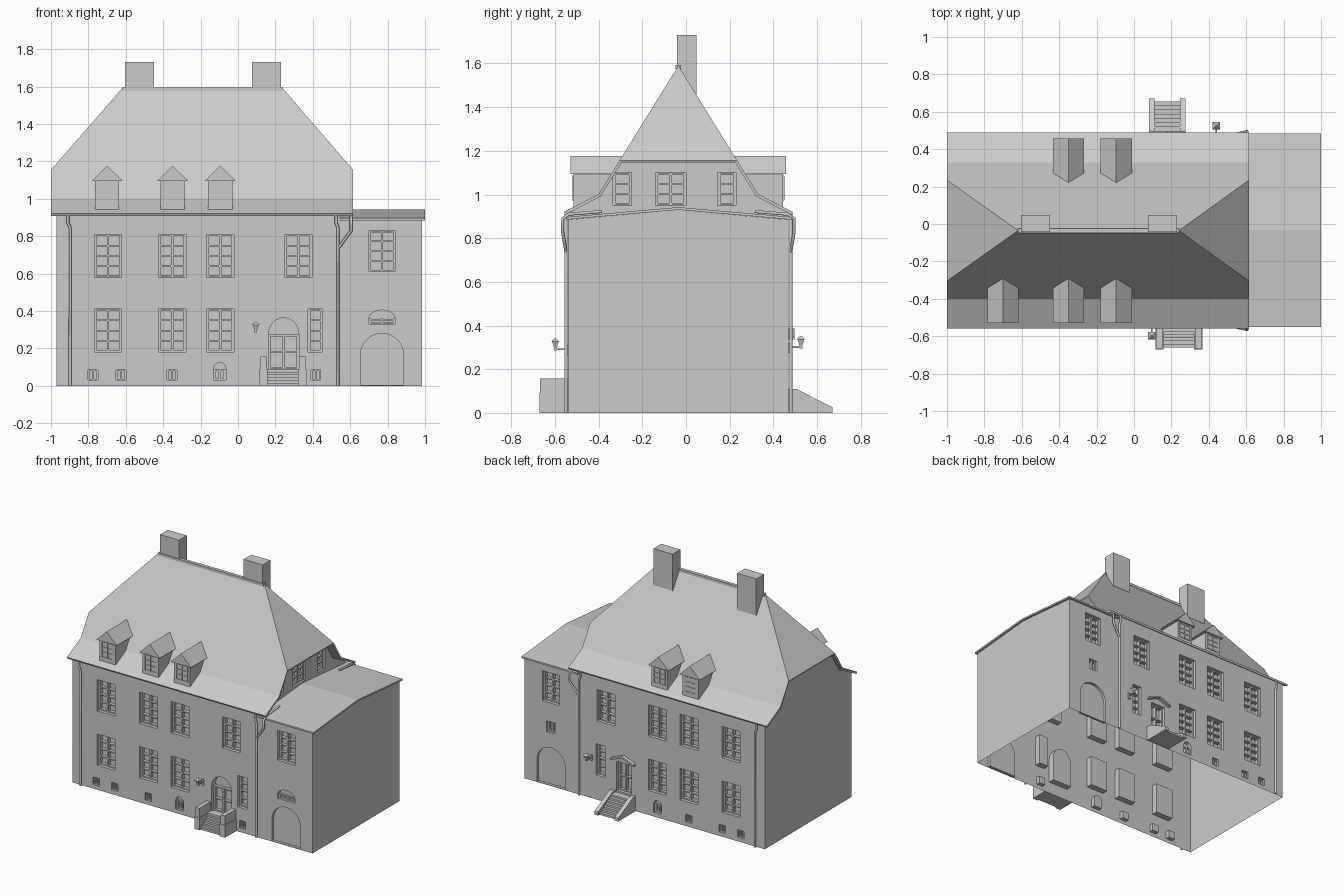
import bpy, bmesh, math
from mathutils import Vector, Matrix

if "Cube" in bpy.data.objects:
    bpy.data.objects.remove(bpy.data.objects["Cube"])

CY = -0.035            # roof centre line in y
FRONT, BACK = -0.54, 0.47


def finish(name, bm, fix=True):
    if fix:
        bmesh.ops.recalc_face_normals(bm, faces=bm.faces)
    me = bpy.data.meshes.new(name)
    bm.to_mesh(me)
    bm.free()
    ob = bpy.data.objects.new(name, me)
    bpy.context.collection.objects.link(ob)
    return ob


def add_box(bm, a, b):
    a, b = Vector(a), Vector(b)
    s = b - a
    m = Matrix.Translation((a + b) / 2) @ Matrix.Diagonal((abs(s.x), abs(s.y), abs(s.z), 1))
    bmesh.ops.create_cube(bm, size=1, matrix=m)


def boxes(name, pairs):
    bm = bmesh.new()
    for a, b in pairs:
        add_box(bm, a, b)
    return finish(name, bm)


def prism(name, profile, axis, spans):
    """Extrude a 2D profile along axis over each (start, end) span."""
    bm = bmesh.new()
    for lo, hi in spans:
        def pt(p, t):
            return (t, p[0], p[1]) if axis == 'x' else (p[0], t, p[1])
        r0 = [bm.verts.new(pt(p, lo)) for p in profile]
        r1 = [bm.verts.new(pt(p, hi)) for p in profile]
        bm.faces.new(r0)
        bm.faces.new(r1)
        for i in range(len(r0)):
            j = (i + 1) % len(r0)
            bm.faces.new((r0[i], r0[j], r1[j], r1[i]))
    return finish(name, bm)


def rect(x0, x1, z0, z1):
    return [(x0, z0), (x1, z0), (x1, z1), (x0, z1)]


def arch(x0, x1, z0, zs, rise, n=12):
    c, r = (x0 + x1) / 2, (x1 - x0) / 2
    arc = [(c + r * math.cos(math.pi * i / n), zs + rise * math.sin(math.pi * i / n)) for i in range(n + 1)]
    return [(x0, z0), (x1, z0)] + arc


def wall(name, outline, holes, place):
    """Flat wall with recessed openings; holes are (outline, depth, columns, rows)."""
    bm, bars = bmesh.new(), bmesh.new()
    out = place(0, 0, -1) - place(0, 0, 0)

    def loop(pts):
        vs = [bm.verts.new(place(u, z, 0)) for u, z in pts]
        return vs, [bm.edges.new((vs[i], vs[(i + 1) % len(vs)])) for i in range(len(vs))]
    edges = loop(outline)[1]
    rings = []
    for pts, depth, cols, rows in holes:
        vs, es = loop(pts)
        edges += es
        rings.append((vs, pts, depth))
        # frame, mullions and glazing bars inside the opening
        us, zs = [p[0] for p in pts], [p[1] for p in pts]
        u0, u1, z0 = min(us), max(us), min(zs)
        z1 = max(zs) if len(pts) == 4 else pts[2][1]
        d0, d1 = depth * 0.45, depth
        w = 0.006 if u1 - u0 > 0.06 else 0.004
        for i in range(cols + 1 if cols else 0):
            u = u0 + w + (u1 - u0 - 2 * w) * i / cols
            add_box(bars, place(u - w, z0, d0), place(u + w, z1, d1))
        for i in range(rows + 1 if rows else 0):
            z = z0 + w + (z1 - z0 - 2 * w) * i / rows
            add_box(bars, place(u0, z - w * .7, d0 * 1.05), place(u1, z + w * .7, d1))
    bmesh.ops.triangle_fill(bm, use_beauty=True, use_dissolve=False, edges=edges, normal=out)
    for vs, pts, depth in rings:
        inner = [bm.verts.new(place(u, z, depth)) for u, z in pts]
        for i in range(len(vs)):
            j = (i + 1) % len(vs)
            bm.faces.new((vs[i], vs[j], inner[j], inner[i]))
        bm.faces.new(inner)
    bmesh.ops.recalc_face_normals(bm, faces=bm.faces)
    bm.faces.ensure_lookup_table()
    if bm.faces[0].normal.dot(out) < 0:
        bmesh.ops.reverse_faces(bm, faces=bm.faces)
    finish(name, bm, False)
    if len(bars.verts):
        finish(name + "_window_bars", bars)
    else:
        bars.free()


# Long walls with windows, doors and cellar lights
D = 0.045
common = []
for c in (-0.695, -0.352, -0.095):
    common += [(rect(c - .073, c + .073, .58, .81), D, 2, 4), (rect(c - .073, c + .073, .18, .41), D, 2, 4)]
common.append((rect(.25, .395, .58, .81), D, 2, 4))
for c in (-0.775, -0.625, -0.352):
    common.append((rect(c - .027, c + .027, .03, .085), .03, 2, 1))
common += [(arch(-.13, -.065, .03, .09, .035, 8), .03, 2, 1),
           (arch(.655, .885, .004, .165, .115, 16), .02, 0, 0),
           (rect(.70, .84, .61, .83), D, 2, 4)]
outline = [(-.97, 0), (.985, 0), (.985, .885), (.545, .885), (.545, .922), (-.97, .922)]
wall("front_wall", outline, common + [
    (rect(.375, .45, .18, .41), D, 1, 4),
    (rect(.39, .44, .03, .085), .03, 2, 1),
    (arch(.70, .84, .33, .36, .045, 8), .03, 2, 1),
    (arch(.163, .325, .09, .275, .088, 14), D, 2, 2)],
    lambda u, z, d: Vector((u, FRONT + d, z)))
wall("back_wall", outline, common + [
    (rect(.33, .405, .18, .41), D, 1, 4),
    (rect(.735, .805, .39, .47), .03, 2, 1),
    (rect(.115, .235, .11, .325), D, 2, 2)],
    lambda u, z, d: Vector((u, BACK - d, z)))

# End walls and the gable above the annex
gable_top = [(BACK, .922), (.325, 1.00), (.23, 1.15), (-.30, 1.15), (-.395, 1.00), (FRONT, .922)]
wall("left_end_wall", [(FRONT, 0), (BACK, 0)] + gable_top, [], lambda u, z, d: Vector((-.97 + d, u, z)))
wall("annex_end_wall", [(FRONT, 0), (BACK, 0), (BACK, .885), (CY, .93), (FRONT, .885)], [],
     lambda u, z, d: Vector((.985 - d, u, z)))
wall("right_gable", [(FRONT, .87), (BACK, .87)] + gable_top,
     [(rect(a, b, .95, 1.10), .03, n, 3) for a, b, n in ((-.335, -.25, 1), (-.14, 0, 2), (.145, .23, 1))],
     lambda u, z, d: Vector((.545 - d, u, z)))

# Main half-hipped roof with bell-cast eaves
bm = bmesh.new()
ridge = [bm.verts.new((x, CY, 1.59)) for x in (-.62, .24)]
gables = []
for s in (-1, 1):
    E, K, G = [[bm.verts.new((x, CY + s * w, z)) for x in (-1, .615)]
               for w, z in ((.525, .92), (.365, 1.002), (.27, 1.155))]
    bm.faces.new((E[0], E[1], K[1], K[0]))
    bm.faces.new((K[0], K[1], G[1], ridge[1], ridge[0], G[0]))
    gables.append(G)
for i in (0, 1):
    bm.faces.new((gables[0][i], gables[1][i], ridge[i]))
bmesh.ops.recalc_face_normals(bm, faces=bm.faces)
if sum(f.normal.z for f in bm.faces) < 0:
    bmesh.ops.reverse_faces(bm, faces=bm.faces)
roof = finish("main_roof", bm, False)
mod = roof.modifiers.new("thickness", 'SOLIDIFY')
mod.thickness, mod.offset = 0.014, -1

# Annex roof, ridge cap and chimneys
prism("annex_roof", [(-.55, .885), (CY, .93), (.485, .885), (.485, .897), (CY, .942), (-.55, .897)], 'x', [(.545, 1.0)])
boxes("ridge_cap", [((-.62, CY - .012, 1.575), (.24, CY + .012, 1.594))])
boxes("chimneys", [((x, -.042, 1.46), (x + .155, .048, 1.73)) for x in (-.605, .075)])

# Dormers
for n, (c, s) in enumerate([(-.70, -1), (-.35, -1), (-.095, -1), (-.35, 1), (-.095, 1)]):
    Y = lambda w: CY + s * w
    side = [(Y(.48), .94), (Y(.48), 1.105), (Y(.30), 1.105), (Y(.365), .998)]
    prism(f"dormer_body_{n}", side, 'x', [(c - .065, c + .065)])
    bm = bmesh.new()
    ends = [[bm.verts.new((c + dx, Y(w), z)) for dx, w, z in pts] for pts in (
        [(-.083, .493, 1.095), (.083, .493, 1.095), (0, .493, 1.177)],
        [(-.083, .305, 1.095), (.083, .305, 1.095), (0, .255, 1.177)])]
    for e in ends:
        bm.faces.new(e)
    for i in range(3):
        j = (i + 1) % 3
        bm.faces.new((ends[0][i], ends[0][j], ends[1][j], ends[1][i]))
    finish(f"dormer_roof_{n}", bm)
    bars = [((c + u - .004, Y(.478), .975), (c + u + .004, Y(.485), 1.085)) for u in (-.045, 0, .045)]
    bars += [((c - .049, Y(.478), z - .003), (c + .049, Y(.484), z + .003)) for z in (.975, 1.012, 1.048, 1.085)]
    boxes(f"dormer_window_{n}", bars)

# Front steps with parapets
boxes("front_steps", [((.155, -.66 + .017 * i, 0), (.327, FRONT, .015 * (i + 1))) for i in range(6)])
for n, x in (("left", .12), ("right", .327)):
    boxes(f"front_parapet_{n}", [((x - .005, -.672, 0), (x + .038, FRONT, .09)),
                                 ((x, -.668, .09), (x + .033, FRONT, .157))])

# Back steps with sloping cheeks, and the small pediment over the back door
prism("back_step_cheeks", [(BACK, 0), (BACK, .11), (.505, .11), (.672, .025), (.672, 0)], 'x',
      [(.08, .11), (.245, .275)])
boxes("back_steps", [((.11, BACK, 0), (.245, .655 - .022 * i, .014 * (i + 1))) for i in range(7)])
prism("back_pediment", [(.08, .335), (.175, .372), (.27, .335), (.27, .348), (.175, .386), (.08, .348)], 'y',
      [(BACK, .498)])

# Wall lanterns
for name, x, y, z, w in (("front", .095, -.598, .30, FRONT), ("back", .44, .526, .31, BACK)):
    bm = bmesh.new()
    s = 1 if y > 0 else -1
    add_box(bm, (x - .004, w, z - .012), (x + .004, y, z - .004))
    add_box(bm, (x - .008, w, z - .035), (x + .008, w + s * .008, z + .01))
    for r1, r2, h, dz in ((.008, .021, .03, .011), (.028, .004, .016, .034), (.010, .010, .012, -.008)):
        bmesh.ops.create_cone(bm, cap_ends=True, segments=4, radius1=r1, radius2=r2, depth=h,
                              matrix=Matrix.Translation((x, y, z + dz)) @ Matrix.Rotation(math.pi / 4, 4, 'Z'))
    finish(name + "_lantern", bm)


# Downpipes on both long sides
def pipe(name, pts):
    cu = bpy.data.curves.new(name, 'CURVE')
    cu.dimensions, cu.bevel_depth, cu.bevel_resolution = '3D', .008, 1
    cu.use_fill_caps = True
    sp = cu.splines.new('POLY')
    sp.points.add(len(pts) - 1)
    for p, q in zip(sp.points, pts):
        p.co = (*q, 1)
    ob = bpy.data.objects.new(name, cu)
    bpy.context.collection.objects.link(ob)
    bpy.context.view_layer.objects.active = ob
    ob.select_set(True)
    bpy.ops.object.convert(target='MESH')
    bpy.context.object.select_set(False)


for name, s in (("front", -1), ("back", 1)):
    y = CY + s * .515
    pipe(f"{name}_left_downpipe", [(-.91, y, .92), (-.91, y, .87), (-.897, y, .845), (-.897, y, 0)])
    pipe(f"{name}_right_downpipe", [(.525, y, .92), (.525, y, .87), (.535, y, .845), (.535, y, 0)])
    pipe(f"{name}_branch_pipe", [(.605, CY + s * .35, .922), (.605, CY + s * .50, .91), (.605, y + s * .015, .89),
                                 (.605, y + s * .015, .83), (.54, y, .74)])
